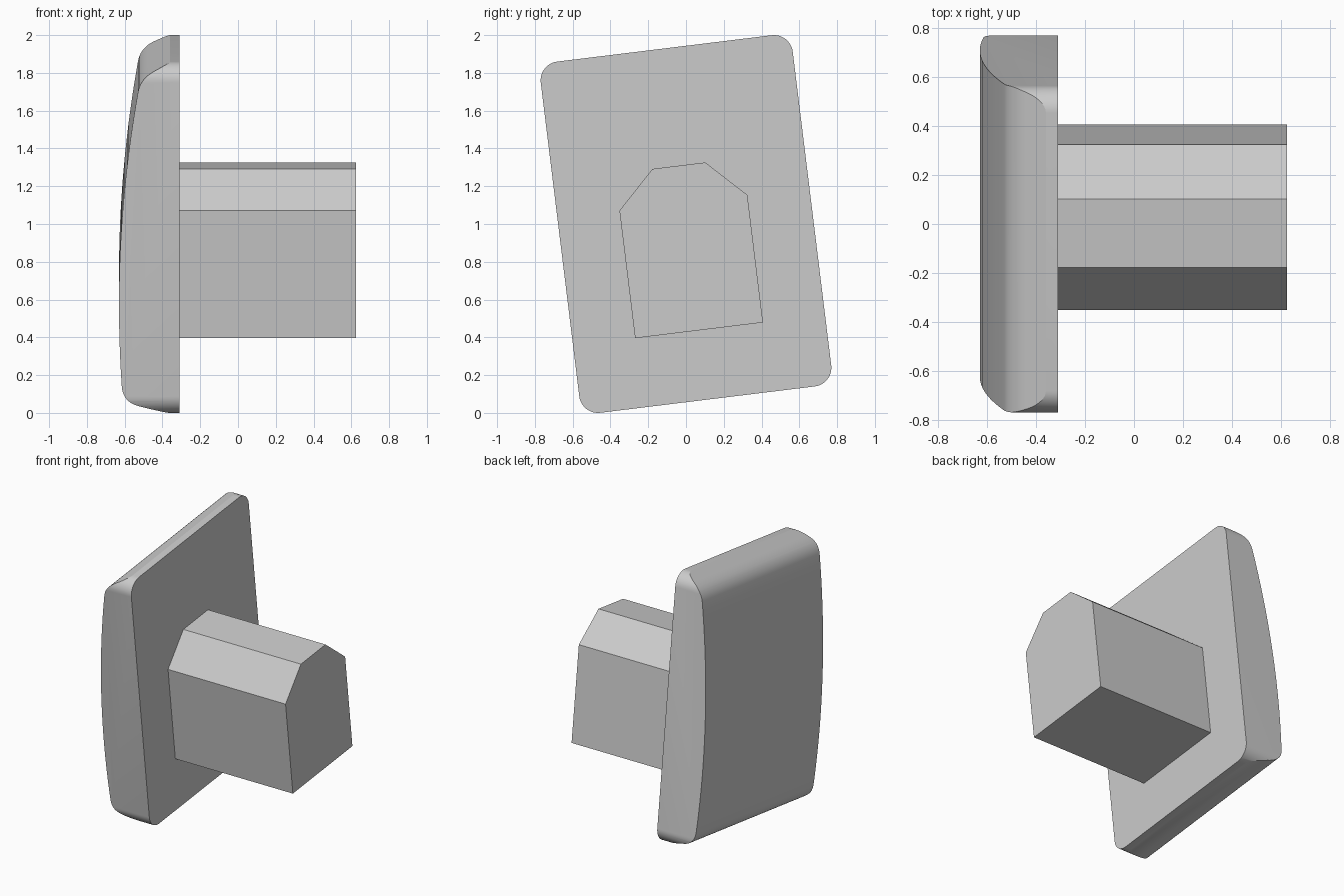
import bpy, bmesh, math
from mathutils import Vector

if "Cube" in bpy.data.objects:
    bpy.data.objects.remove(bpy.data.objects["Cube"])

TILT = math.radians(7)


def prism(name, pts, a, b, place):
    """Extrude a 2D outline from depth a to depth b; place(p, d) maps to 3D."""
    bm = bmesh.new()
    lo = [bm.verts.new(place(p, a)) for p in pts]
    hi = [bm.verts.new(place(p, b)) for p in pts]
    bm.faces.new(lo)
    bm.faces.new(hi[::-1])
    n = len(pts)
    for i in range(n):
        j = (i + 1) % n
        bm.faces.new((lo[i], hi[i], hi[j], lo[j]))
    bmesh.ops.recalc_face_normals(bm, faces=bm.faces)
    me = bpy.data.meshes.new(name)
    bm.to_mesh(me)
    bm.free()
    ob = bpy.data.objects.new(name, me)
    bpy.context.collection.objects.link(ob)
    ob.location.z = 1
    ob.rotation_euler.x = TILT
    return ob


def fillet(a, c, b, n=10):
    a, c, b = Vector(a), Vector(c), Vector(b)
    return [tuple(a * (1 - t) ** 2 + c * 2 * t * (1 - t) + b * t * t)
            for t in (i / n for i in range(n + 1))]


def along_x(p, d):
    return (d, p[0], p[1])


def along_y(p, d):
    return (p[0], d, p[1])


def bulge(v):
    return -0.63 + 0.078 * (v + 0.35) ** 2


# Plate: domed side profile (x, height) swept across the width
W, H, R = 0.672, 0.9365, 0.10
top, bottom = 0.79, -0.785
profile = [(-0.31, -H), (-0.36, -H)]
profile += fillet((-0.52, -0.893), (-0.609, -0.869), (bulge(bottom), bottom))
for i in range(1, 24):
    v = bottom + (top - bottom) * i / 24
    profile.append((bulge(v), v))
profile += fillet((bulge(top), top), (-0.514, 0.86), (-0.44, 0.8965))
profile += [(-0.36, H), (-0.31, H)]
plate = prism("plate", profile, -W - 0.05, W + 0.05, along_y)

# Rounded rectangle that trims the plate outline
outline = []
for k, (sy, sz) in enumerate(((1, 1), (-1, 1), (-1, -1), (1, -1))):
    for i in range(13):
        t = math.pi / 2 * (k + i / 12)
        outline.append((sy * (W - R) + R * math.cos(t),
                        sz * (H - R) + R * math.sin(t)))
cutter = prism("trim_cutter", outline, -0.9, -0.1, along_x)
cutter.hide_render = True

mod = plate.modifiers.new("trim", "BOOLEAN")
mod.operation = "INTERSECT"
mod.solver = "EXACT"
mod.object = cutter
bpy.context.view_layer.objects.active = plate
plate.select_set(True)
bpy.ops.object.modifier_apply(modifier="trim")
bpy.data.objects.remove(cutter)
bpy.ops.object.shade_smooth_by_angle(angle=math.radians(25))

# Peg: six-sided block with chamfered upper corners
half = [(0.341, -0.567), (0.341, 0.113), (0.141, 0.311)]
prism("peg", half + [(-y, z) for y, z in reversed(half)], -0.33, 0.625, along_x)
